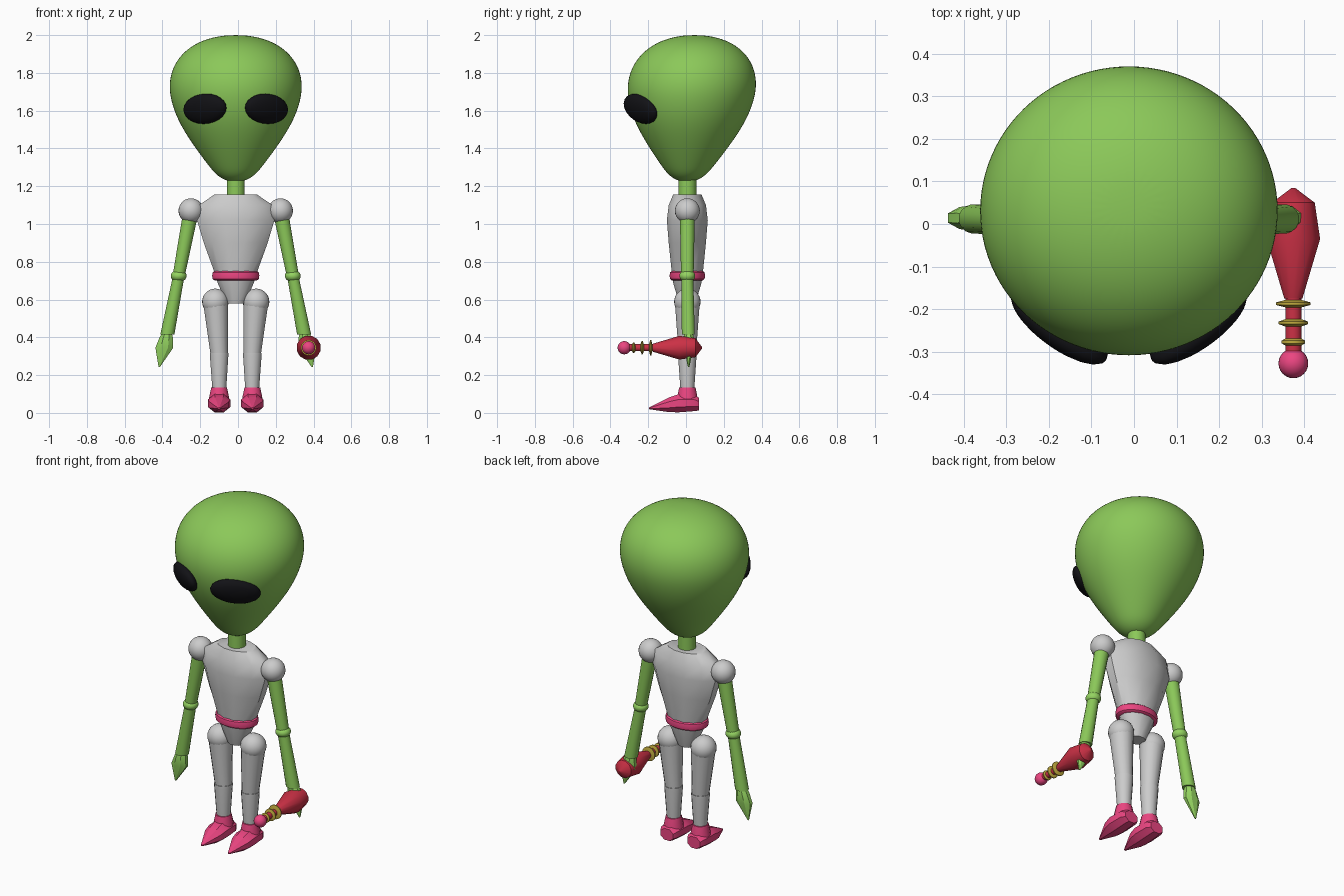
import bpy, bmesh, math
from mathutils import Matrix, Vector

if "Cube" in bpy.data.objects:
    bpy.data.objects.remove(bpy.data.objects["Cube"])

CX, CY = -0.012, 0.007   # body axis
COL = {"green": (0.26, 0.58, 0.10, 1), "light_green": (0.30, 0.66, 0.12, 1),
       "pink": (0.83, 0.06, 0.22, 1), "red": (0.6, 0.03, 0.06, 1),
       "gold": (0.55, 0.42, 0.05, 1), "black": (0.006, 0.006, 0.008, 1)}
mats = {}


def finish(name, bm, color=None, matrix=None, angle=40):
    """Turn a bmesh into a shaded, coloured object."""
    bmesh.ops.recalc_face_normals(bm, faces=bm.faces)
    me = bpy.data.meshes.new(name)
    bm.to_mesh(me)
    bm.free()
    ob = bpy.data.objects.new(name, me)
    bpy.context.collection.objects.link(ob)
    if matrix:
        ob.matrix_world = matrix
    if color:
        if color not in mats:
            mats[color] = bpy.data.materials.new(color)
            mats[color].diffuse_color = COL[color]
        me.materials.append(mats[color])
    bpy.ops.object.select_all(action="DESELECT")
    bpy.context.view_layer.objects.active = ob
    ob.select_set(True)
    bpy.ops.object.shade_smooth_by_angle(angle=math.radians(angle))
    return ob


def loft(name, rings, color=None, sides=16, matrix=None, angle=40):
    """Skin elliptical rings (x, y, z, rx, ry) with capped ends."""
    bm = bmesh.new()
    loops = []
    for x, y, z, rx, ry in rings:
        loops.append([bm.verts.new((x + rx * math.cos(a), y + ry * math.sin(a), z))
                      for a in (2 * math.pi * (i + 0.5) / sides for i in range(sides))])
    for a, b in zip(loops, loops[1:]):
        for i in range(sides):
            j = (i + 1) % sides
            bm.faces.new((a[i], a[j], b[j], b[i]))
    bm.faces.new(loops[0])
    bm.faces.new(loops[-1])
    return finish(name, bm, color, matrix, angle)


def ball(name, center, radii, color=None, rot=None):
    bm = bmesh.new()
    bmesh.ops.create_uvsphere(bm, u_segments=24, v_segments=14, radius=1)
    m = Matrix.Translation(center) @ (rot or Matrix()) @ Matrix.Diagonal((*radii, 1))
    bm.transform(m)
    return finish(name, bm, color)


# Head: egg profile leaning slightly back
profile = [(1.226, .03), (1.235, .065), (1.262, .105), (1.30, .138), (1.36, .184),
           (1.43, .235), (1.51, .287), (1.59, .326), (1.67, .350), (1.74, .356),
           (1.81, .343), (1.87, .312), (1.92, .266), (1.96, .205), (1.987, .13), (2.0, .05)]
head = loft("head", [(CX, .005 + .04 * (z - 1.23) / .77, z, r, r * .97)
                     for z, r in profile], "green", 24, angle=180)
sub = head.modifiers.new("smooth", "SUBSURF")
sub.levels = sub.render_levels = 2

# Neck
loft("neck", [(CX, CY, 1.12, .048, .048), (CX, CY, 1.26, .048, .048)], "green", 20)

# Torso and belt
loft("torso", [(CX, CY, z, rx, ry) for z, rx, ry in
               [(.58, .05, .045), (.69, .10, .078), (.74, .115, .085), (.90, .175, .102),
                (1.02, .212, .112), (1.10, .202, .102), (1.155, .118, .078)]], None, 12)
loft("belt", [(CX, CY, z, .126 - d, .095 - d) for z, d in
              [(.702, .012), (.709, .003), (.727, 0), (.744, .003), (.751, .012)]], "pink", 24)

for s, side in ((-1, "right"), (1, "left")):
    def sx(v):
        return CX + s * v

    # Eye: flattened ellipsoid lying on the head surface
    n = Vector((s * .52, -.78, -.35)).normalized()
    u = Vector((-s, 0, .35))
    u = (u - n * u.dot(n)).normalized()
    v = n.cross(u)
    rot = Matrix((u, v, n)).transposed().to_4x4()
    ball(side + "_eye", (sx(.163), -.24, 1.61), (.137, .082, .045), "black", rot)

    # Arm: shoulder, upper arm, elbow, forearm, pointed hand
    ball(side + "_shoulder", (sx(.237), CY, 1.07), (.066,) * 3)
    loft(side + "_upper_arm", [(sx(.242), CY, 1.04, .041, .04),
                               (sx(.302), CY, .725, .033, .034)], "green")
    ball(side + "_elbow", (sx(.302), CY, .725), (.042, .042, .032), "light_green")
    loft(side + "_forearm", [(sx(.302), CY, .725, .031, .032),
                             (sx(.362), CY + .005, .415, .038, .035)], "green")
    loft(side + "_hand", [(sx(x), .014, z, rx, ry) for x, z, rx, ry in
                          [(.362, .435, .022, .02), (.368, .40, .038, .03),
                           (.378, .345, .051, .028), (.405, .243, .004, .004)]],
         "light_green", 8, angle=25)

    # Leg: hip, thigh, shin
    ball(side + "_hip", (sx(.108), CY, .588), (.07,) * 3)
    loft(side + "_thigh", [(sx(.106), CY, .57, .066, .066),
                           (sx(.088), CY, .315, .047, .047)])
    loft(side + "_shin", [(sx(.088), CY, .317, .05, .05), (sx(.088), CY, .305, .05, .05),
                          (sx(.087), CY, .12, .037, .037)])

    # Shoe: cuff plus a body lofted forward to a pointed toe
    loft(side + "_shoe_cuff", [(sx(.088), CY, .06, .056, .058), (sx(.088), CY, .085, .054, .055),
                               (sx(.088), CY, .135, .043, .045)], "pink", 12)
    turn = Matrix.Translation((sx(.088), 0, 0)) @ Matrix.Rotation(math.pi / 2, 4, "X")
    loft(side + "_shoe", [(0, zc, -y, rx, rz) for y, zc, rx, rz in
                          [(.07, .046, .045, .036), (.045, .052, .06, .046),
                           (-.04, .051, .064, .052), (-.09, .043, .056, .042),
                           (-.195, .024, .006, .005)]], "pink", 8, turn, 30)

# Ray gun, lofted along the forward axis
gun = Matrix.Translation((.374, 0, .345)) @ Matrix.Rotation(math.pi / 2, 4, "X")


def turned(name, pts, color, sides):
    loft(name, [(0, 0, -y, r, r) for y, r in pts], color, sides, gun)


turned("gun_body", [(.085, .004), (.05, .052), (-.035, .065), (-.175, .022)], "red", 12)
turned("gun_barrel", [(-.16, .019), (-.31, .019)], "red", 16)
for i, (y, r) in enumerate([(-.187, .041), (-.232, .035), (-.277, .028)]):
    turned("gun_ring_%d" % (i + 1), [(y + .009, .018), (y + .003, r), (y - .003, r),
                                     (y - .009, .018)], "gold", 20)
ball("gun_tip", (.374, -.327, .345), (.035,) * 3, "pink")

for m in bpy.data.materials:
    if m.users and not m.is_grease_pencil:
        m.use_nodes = True
        m.node_tree.nodes["Principled BSDF"].inputs["Base Color"].default_value = m.diffuse_color
